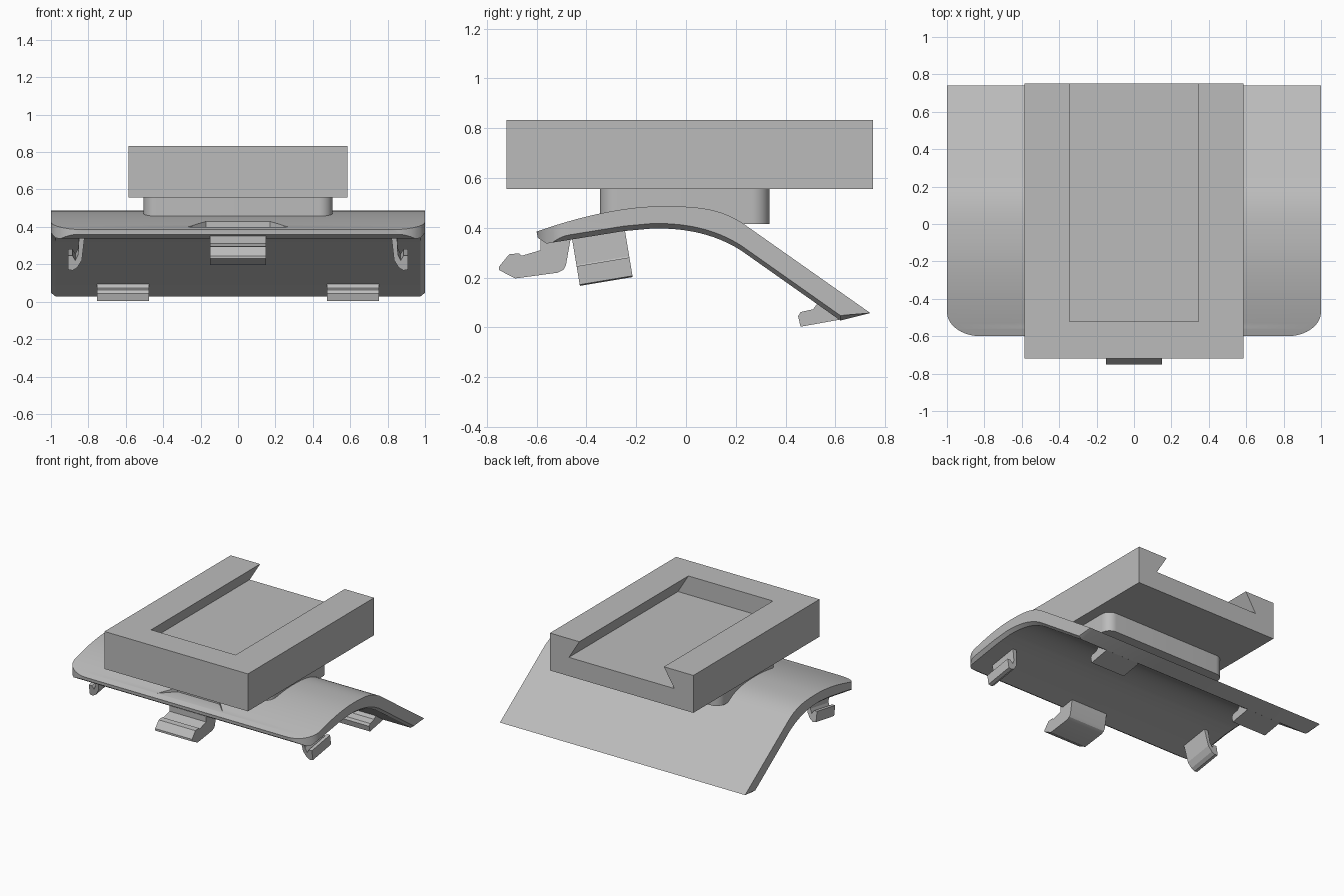
import bpy, bmesh, math
from mathutils import Vector, Matrix
from mathutils.geometry import interpolate_bezier

cube = bpy.data.objects.get("Cube")
if cube:
    bpy.data.objects.remove(cube, do_unlink=True)

grey = bpy.data.materials.new("light_grey_plastic")
grey.use_nodes = True
grey.diffuse_color = (0.5, 0.5, 0.5, 1)
grey.node_tree.nodes["Principled BSDF"].inputs["Base Color"].default_value = (0.5, 0.5, 0.5, 1)

# Order in which (profile u, profile v, depth) become x, y, z
AXES = {
    "x": lambda u, v, d: (d, u, v),
    "y": lambda u, v, d: (u, d, v),
    "z": lambda u, v, d: (u, v, d),
}


def loft(name, rings):
    """Skin a row of matching closed rings and cap both ends."""
    bm = bmesh.new()
    loops = [[bm.verts.new(p) for p in ring] for ring in rings]
    for a, b in zip(loops, loops[1:]):
        for i in range(len(a)):
            j = (i + 1) % len(a)
            bm.faces.new((a[i], a[j], b[j], b[i]))
    bm.faces.new(loops[0])
    bm.faces.new(loops[-1])
    bmesh.ops.recalc_face_normals(bm, faces=bm.faces)
    mesh = bpy.data.meshes.new(name)
    bm.to_mesh(mesh)
    bm.free()
    mesh.materials.append(grey)
    obj = bpy.data.objects.new(name, mesh)
    bpy.context.collection.objects.link(obj)
    return obj


def prism(name, profile, axis, lo, hi):
    put = AXES[axis]
    return loft(name, [[put(u, v, d) for u, v in profile] for d in (lo, hi)])


def activate(obj):
    bpy.ops.object.select_all(action="DESELECT")
    obj.select_set(True)
    bpy.context.view_layer.objects.active = obj


def carve(obj, cutter, operation="DIFFERENCE"):
    activate(obj)
    mod = obj.modifiers.new("carve", "BOOLEAN")
    mod.operation, mod.solver, mod.object = operation, "EXACT", cutter
    bpy.ops.object.modifier_apply(modifier=mod.name)
    bpy.data.objects.remove(cutter, do_unlink=True)


def smooth(obj):
    activate(obj)
    bpy.ops.object.shade_smooth_by_angle(angle=math.radians(25))


def arc(cx, cy, rx, ry, start, steps=10):
    """Quarter ellipse running counter-clockwise from the start angle."""
    angles = [math.radians(start + 90 * i / steps) for i in range(steps + 1)]
    return [(cx + rx * math.cos(a), cy + ry * math.sin(a)) for a in angles]


def bend(a, b, c, d, count=14):
    pts = interpolate_bezier(*[Vector((*p, 0)) for p in (a, b, c, d)], count)
    return [(p.x, p.y) for p in pts]


# Arched cover: upper skin front to back, then underside back to front
upper = bend((-0.6, 0.385), (-0.43, 0.445), (-0.25, 0.487), (-0.09, 0.487))
upper += bend((-0.09, 0.487), (0.07, 0.487), (0.15, 0.473), (0.24, 0.41))[1:]
upper.append((0.74, 0.058))
under = [(0.62, 0.028)] + bend((0.22, 0.31), (0.1, 0.385), (-0.02, 0.398), (-0.13, 0.398))
under += [(-0.25, 0.387), (-0.56, 0.337)]
lip = [(-0.595, 0.36)]
raised = [(y, z + 0.02) for y, z in under]
rings = []
for x, low in ((-1, raised), (-0.975, under), (0.975, under), (1, raised)):
    rings.append([(x, y, z) for y, z in upper + low + lip])
cover = loft("arched_cover", rings)

# Rounded front corners of the cover
plan = arc(-0.82, -0.47, 0.18, 0.13, 180) + arc(0.82, -0.47, 0.18, 0.13, 270)
plan += [(1, 0.9), (-1, 0.9)]
carve(cover, prism("corner_cutter", plan, "z", -0.5, 1), "INTERSECT")

# Finger recess at the front of the cover
recess = [(-0.28, -0.57), (0.28, -0.57), (0.17, -0.46), (-0.17, -0.46)]
carve(cover, prism("recess_cutter", recess, "z", 0.4, 0.7))
smooth(cover)

# Neck between the cover and the mount
r = 0.07
neck_plan = []
for cx, cy, start in ((0.435, 0.265, 0), (-0.435, 0.265, 90),
                      (-0.435, -0.275, 180), (0.435, -0.275, 270)):
    neck_plan += arc(cx, cy, r, r, start)
smooth(prism("mount_neck", neck_plan, "z", 0.415, 0.56))

# Mount block with a dovetail slot open at the back
outline = [(-0.585, -0.72), (0.585, -0.72), (0.585, 0.75), (-0.585, 0.75)]
mount = prism("mount_block", outline, "z", 0.557, 0.833)
half = [(0.43, 0.695), (0.345, 0.833), (0.345, 0.9)]
dovetail = half + [(-x, z) for x, z in reversed(half)]
carve(mount, prism("slot_cutter", dovetail, "y", -0.52, 0.9))

# Front latch hook
hook = [(-0.75, 0.245), (-0.71, 0.294), (-0.67, 0.298), (-0.66, 0.288),
        (-0.585, 0.31), (-0.585, 0.352), (-0.53, 0.375), (-0.46, 0.375),
        (-0.482, 0.25), (-0.492, 0.232), (-0.515, 0.22), (-0.685, 0.197),
        (-0.75, 0.23)]
smooth(prism("front_latch", hook, "x", -0.15, 0.15))

# Side clips and rear feet, one of each per side
clip = [(0.815, 0.41), (0.835, 0.24), (0.86, 0.2), (0.885, 0.185), (0.91, 0.19),
        (0.91, 0.265), (0.885, 0.265), (0.87, 0.24), (0.855, 0.27), (0.848, 0.41)]
foot = [(0.46, 0.003), (0.62, 0.032), (0.53, 0.1), (0.51, 0.073),
        (0.46, 0.062), (0.45, 0.045)]
pivot = Vector((0, -0.32, 0.2))
tilt = (Matrix.Translation(pivot) @ Matrix.Rotation(math.radians(9.5), 4, "X")
        @ Matrix.Translation(-pivot))
for side, s in (("left", 1), ("right", -1)):
    part = prism(side + "_clip", [(s * x, z) for x, z in clip], "y", -0.43, -0.215)
    part.data.transform(tilt)
    prism(side + "_rear_foot", foot, "x", s * 0.475, s * 0.755)
